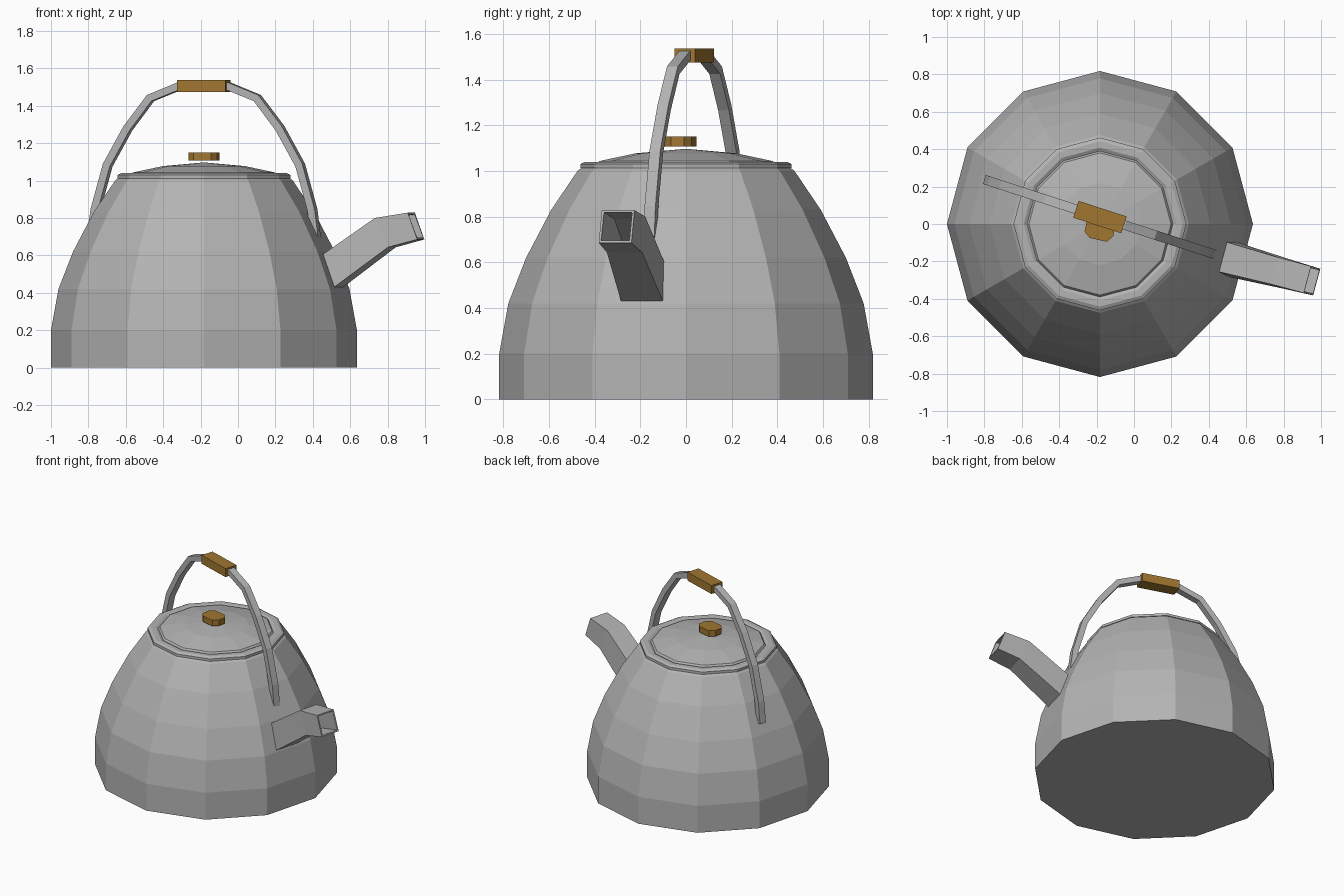
import bpy, bmesh, math
from mathutils import Vector

if "Cube" in bpy.data.objects:
    bpy.data.objects.remove(bpy.data.objects["Cube"])

CX = -0.182  # kettle axis


def material(name, colour):
    mat = bpy.data.materials.new(name)
    mat.diffuse_color = (*colour, 1)
    mat.use_nodes = True
    mat.node_tree.nodes["Principled BSDF"].inputs["Base Color"].default_value = mat.diffuse_color
    return mat


steel = material("steel", (0.455, 0.455, 0.455))
wood = material("wood", (0.35, 0.18, 0.03))


def make(name, bm, mat):
    bmesh.ops.recalc_face_normals(bm, faces=bm.faces)
    me = bpy.data.meshes.new(name)
    bm.to_mesh(me)
    bm.free()
    ob = bpy.data.objects.new(name, me)
    bpy.context.collection.objects.link(ob)
    me.materials.append(mat)
    return ob


def lathe(name, profile, sides=12):
    """Revolve (radius, z) points; a zero radius closes to a point."""
    bm = bmesh.new()
    rings = []
    for r, z in profile:
        n = sides if r else 1
        rings.append([bm.verts.new((r * math.cos(math.tau * i / sides),
                                    r * math.sin(math.tau * i / sides), z)) for i in range(n)])
    for a, b in zip(rings, rings[1:]):
        for i in range(sides):
            j = (i + 1) % sides
            bm.faces.new((a[i], a[j], b[0]) if len(b) == 1 else (a[i], a[j], b[j], b[i]))
    bm.faces.new(rings[0])
    ob = make(name, bm, steel)
    ob.location.x = CX
    return ob


def loft(name, sections, caps=True, mat=steel):
    """Skin a row of closed cross-sections with equal point counts."""
    bm = bmesh.new()
    loops = [[bm.verts.new(p) for p in s] for s in sections]
    for a, b in zip(loops, loops[1:]):
        for i in range(len(a)):
            j = (i + 1) % len(a)
            bm.faces.new((a[i], a[j], b[j], b[i]))
    if caps:
        bm.faces.new(loops[0])
        bm.faces.new(loops[-1])
    return make(name, bm, mat)


# Body and stepped lid
lathe("kettle_body", [(0.818, 0), (0.818, 0.2), (0.778, 0.42), (0.70, 0.62),
                      (0.59, 0.83), (0.475, 1.0), (0.455, 1.015), (0, 1.015)])
lathe("lid", [(0.462, 1.012), (0.462, 1.03), (0.442, 1.04), (0.408, 1.04), (0.39, 1.03),
              (0.38, 1.043), (0.22, 1.077), (0, 1.097)])

# Spout: hollow square tube, (lower u, z, half width, upper u, z, half width)
tube = [(0.742, 0.427, 0.095, 0.68, 0.605, 0.082),
        (1.04, 0.643, 0.08, 0.966, 0.80, 0.074),
        (1.2, 0.685, 0.074, 1.148, 0.828, 0.074)]
spout = loft("spout", [[(a, -w, z), (a, w, z), (b, v, y), (b, -v, y)]
                       for a, z, w, b, y, v in tube], caps=False)
spout.location.x = CX
spout.rotation_euler.z = math.radians(-15)
wall = spout.modifiers.new("wall", 'SOLIDIFY')
wall.thickness = 0.014
wall.offset = -1

# Handle: flat strip along an arch, mirrored half path of the outer edge
half = [(0.65, 0.69), (0.63, 0.846), (0.56, 1.09), (0.445, 1.29), (0.313, 1.457), (0.14, 1.525)]
path = [Vector(p) for p in half] + [Vector((-x, z)) for x, z in reversed(half)]
sections = []
for i, p in enumerate(path):
    d = (path[min(i + 1, len(path) - 1)] - path[max(i - 1, 0)]).normalized()
    q = p + Vector((-d.y, d.x)) * 0.041
    sections.append([(p.x, -0.025, p.y), (p.x, 0.025, p.y), (q.x, 0.025, q.y), (q.x, -0.025, q.y)])
handle = loft("handle", sections)

# Wooden grip
g, w = 0.135, 0.047
grip = loft("handle_grip", [[(-g, -w, z), (g, -w, z), (g, w, z), (-g, w, z)]
                            for z in (1.474, 1.537)], mat=wood)
for ob in (handle, grip):
    ob.location = (CX, 0.037, 0)
    ob.rotation_euler.z = math.radians(-18)

# Wooden lid knob: eight-sided, point-symmetric outline
side = [(-0.082, -0.016), (-0.055, -0.049), (0.037, -0.07), (0.071, -0.04)]
outline = side + [(-x, -y) for x, y in side]
knob = loft("lid_knob", [[(x, y, z) for x, y in outline] for z in (1.106, 1.15)], mat=wood)
knob.location = (CX, -0.025, 0)
